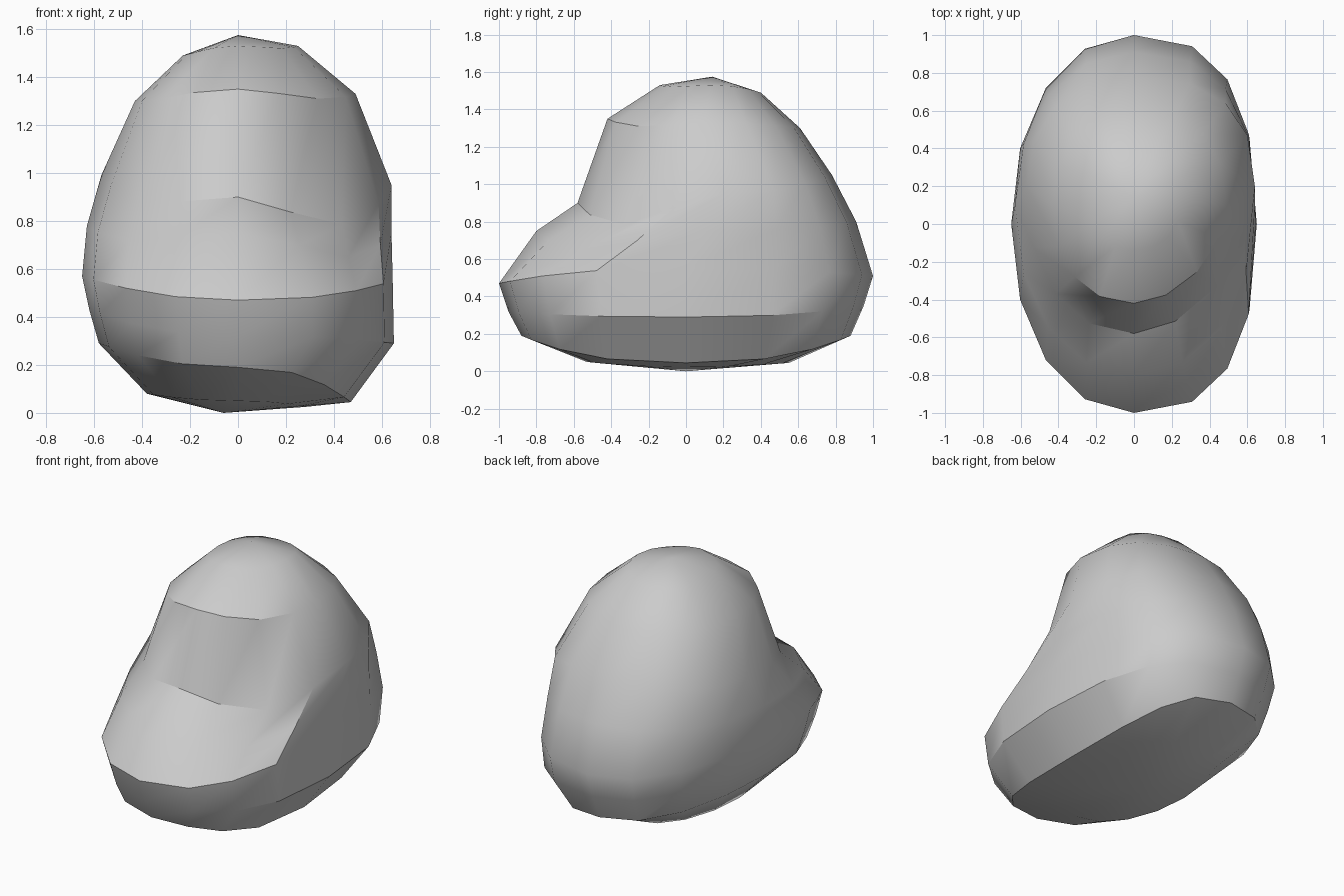
import bpy, bmesh, math

if "Cube" in bpy.data.objects:
    bpy.data.objects.remove(bpy.data.objects["Cube"])

SIDES = 16
# Each ring: front y,z | right x,z | back y,z | left x,z | centre y |
# corner roundness right-front, right-back, left | right-front sag
RINGS = [
    (-.53, .05, .28, .025, .55, .045, -.38, .08, 0, 2.3, 2.3, 2.1, 0),
    (-.88, .19, .47, .045, .88, .19, -.58, .29, 0, 2.6, 2.6, 2.1, 0),
    (-.95, .32, .65, .29, .95, .35, -.62, .43, .0, 2.6, 2.6, 2.1, 0),
    (-1.0, .47, .645, .55, 1.0, .51, -.65, .57, .0, 2.6, 2.6, 2.1, 0),
    (-.80, .75, .64, .75, .91, .80, -.63, .78, .1, 2.1, 2.5, 2.1, .10),
    (-.58, .90, .64, .95, .78, 1.05, -.57, .99, .2, 1.8, 2.5, 2.2, .14),
    (-.42, 1.35, .49, 1.33, .61, 1.30, -.43, 1.30, .1, 1.8, 2.3, 2.2, .03),
    (-.14, 1.53, .25, 1.53, .40, 1.49, -.23, 1.49, .13, 2.2, 2.3, 2.3, .01),
]


def ring_point(ring, a):
    fy, fz, rx, rz, by, bz, lx, lz, cy, prf, prb, pl, sag = ring
    c, s = math.cos(a), math.sin(a)
    right, front = c > 0, s < 0
    p = (prf if front else prb) if right else pl
    u, v = abs(c) ** (2 / p), abs(s) ** (2 / p)
    x = u * (rx if right else lx)
    y = cy + v * ((fy if front else by) - cy)
    z = c * c * (rz if right else lz) + s * s * (fz if front else bz)
    if front:
        z -= 4 * c * c * s * s * (sag if right else sag * .45)
    return x, y, z


# Boulder: stacked tilted rings closed by a low point and a peak
bm = bmesh.new()
loops = [[bm.verts.new(ring_point(r, 2 * math.pi * i / SIDES)) for i in range(SIDES)]
         for r in RINGS]
base = bm.verts.new((-.06, 0, 0))
peak = bm.verts.new((0, .14, 1.575))
for i in range(SIDES):
    j = (i + 1) % SIDES
    for lo, hi in zip(loops, loops[1:]):
        bm.faces.new((lo[i], lo[j], hi[j], hi[i]))
    bm.faces.new((base, loops[0][j], loops[0][i]))
    bm.faces.new((peak, loops[-1][i], loops[-1][j]))
bmesh.ops.recalc_face_normals(bm, faces=bm.faces)

mesh = bpy.data.meshes.new("boulder")
bm.to_mesh(mesh)
bm.free()
boulder = bpy.data.objects.new("boulder", mesh)
bpy.context.collection.objects.link(boulder)

# Soft faces with hard breaks at the notch and underside
bpy.context.view_layer.objects.active = boulder
boulder.select_set(True)
bpy.ops.object.shade_smooth_by_angle(angle=math.radians(33))
